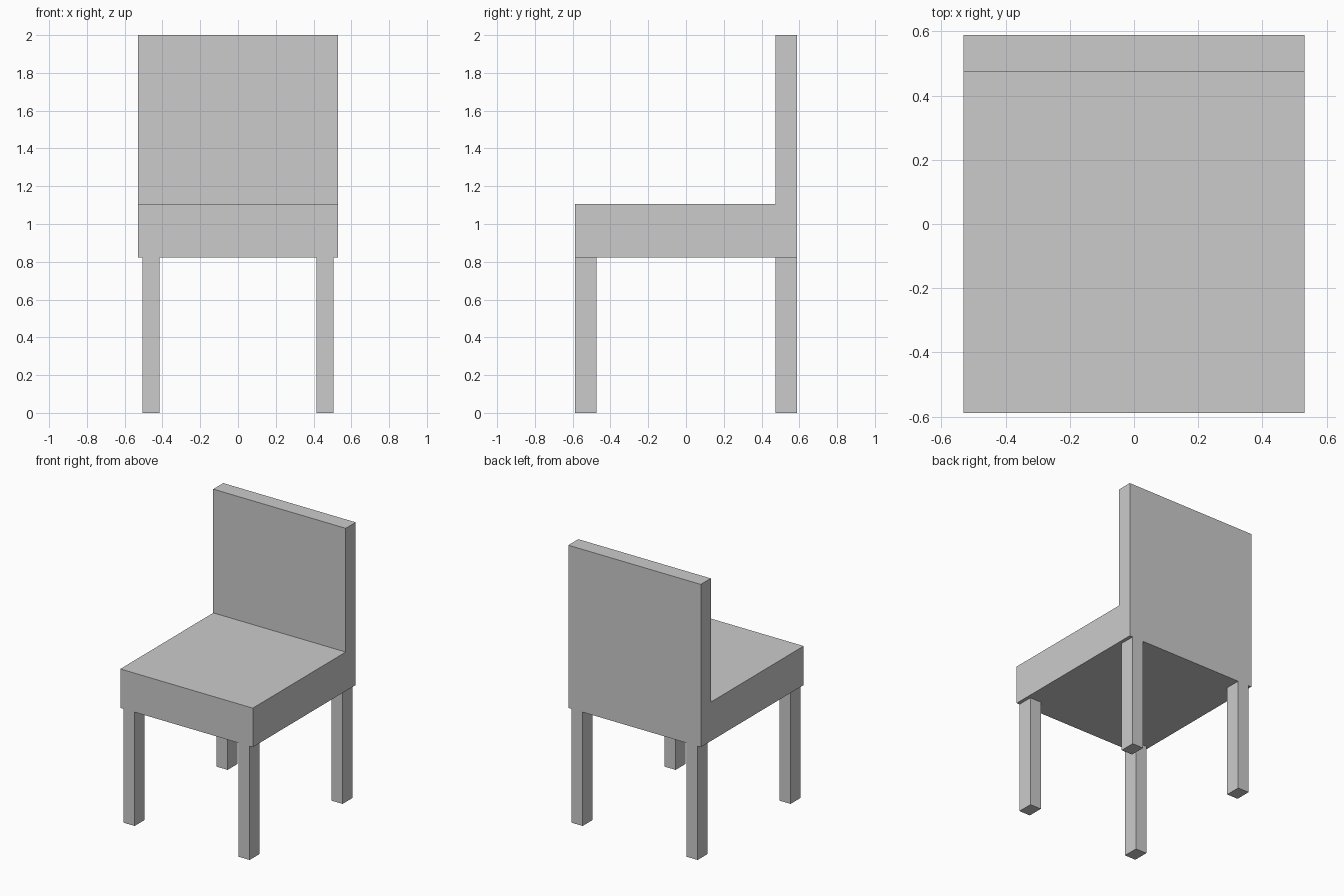
import bpy
import bmesh

if "Cube" in bpy.data.objects:
    bpy.data.objects.remove(bpy.data.objects["Cube"])

HALF_W, HALF_D = 0.53, 0.588      # seat half width and half depth
SEAT_Z, SEAT_TOP, TOP = 0.823, 1.105, 2.0
BACK_Y = 0.474                    # front face of the backrest
LEG_W, LEG_D, LEG_X = 0.09, HALF_D - BACK_Y, 0.46


def add_object(name, bm):
    bmesh.ops.recalc_face_normals(bm, faces=bm.faces)
    mesh = bpy.data.meshes.new(name)
    bm.to_mesh(mesh)
    bm.free()
    obj = bpy.data.objects.new(name, mesh)
    bpy.context.collection.objects.link(obj)
    return obj


def extruded_profile(name, profile, half_width):
    """Extrude a closed (y, z) profile along x."""
    bm = bmesh.new()
    face = bm.faces.new([bm.verts.new((-half_width, y, z)) for y, z in profile])
    new = bmesh.ops.extrude_face_region(bm, geom=[face])["geom"]
    verts = [g for g in new if isinstance(g, bmesh.types.BMVert)]
    bmesh.ops.translate(bm, verts=verts, vec=(2 * half_width, 0, 0))
    return add_object(name, bm)


def box(name, center, size):
    bm = bmesh.new()
    bmesh.ops.create_cube(bm, size=1)
    bmesh.ops.scale(bm, verts=bm.verts, vec=size)
    obj = add_object(name, bm)
    obj.location = center
    return obj


# Seat and backrest: one continuous L-shaped body
extruded_profile("seat_and_backrest", [
    (-HALF_D, SEAT_Z), (HALF_D, SEAT_Z), (HALF_D, TOP),
    (BACK_Y, TOP), (BACK_Y, SEAT_TOP), (-HALF_D, SEAT_TOP)], HALF_W)

# Four legs, flush with the front and back, slightly inset at the sides
for row, sy in (("front", -1), ("back", 1)):
    for side, sx in (("left", -1), ("right", 1)):
        box(f"{row}_leg_{side}",
            (sx * LEG_X, sy * (HALF_D - LEG_D / 2), SEAT_Z / 2),
            (LEG_W, LEG_D, SEAT_Z))
